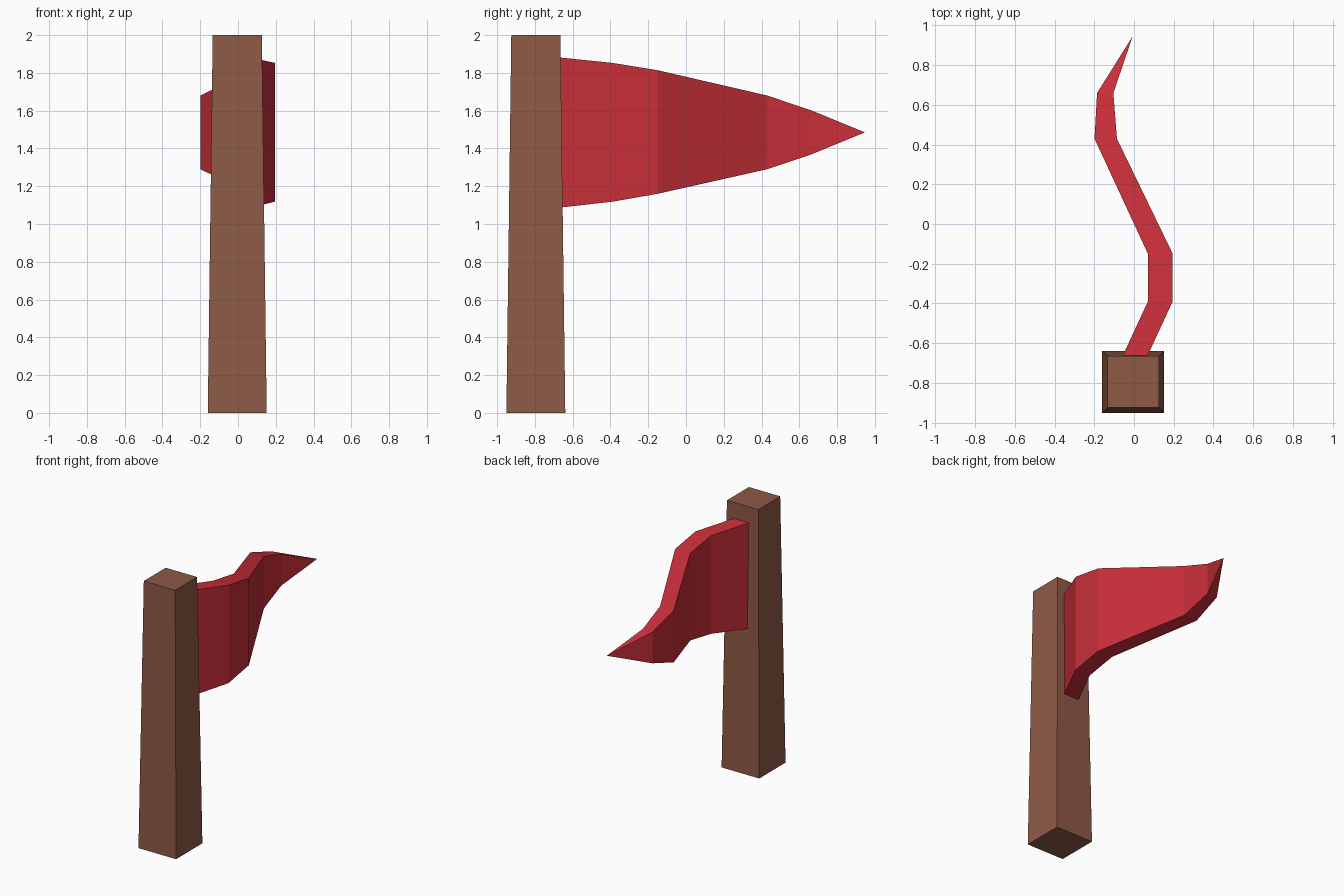
import bpy, bmesh

if "Cube" in bpy.data.objects:
    bpy.data.objects.remove(bpy.data.objects["Cube"])

def material(name, rgb):
    m = bpy.data.materials.new(name)
    m.diffuse_color = (*rgb, 1)
    m.use_nodes = True
    m.node_tree.nodes["Principled BSDF"].inputs["Base Color"].default_value = m.diffuse_color
    return m

def loft(name, rings, mat, tip=None):
    """Skin quad rings; close with a cap or with a single tip point."""
    bm = bmesh.new()
    loops = [[bm.verts.new(p) for p in r] for r in rings]
    for a, b in zip(loops, loops[1:]):
        for i in range(4):
            j = (i + 1) % 4
            bm.faces.new((a[i], a[j], b[j], b[i]))
    bm.faces.new(loops[0])
    end = loops[-1]
    if tip:
        t = bm.verts.new(tip)
        for i in range(4):
            bm.faces.new((end[i], end[(i + 1) % 4], t))
    else:
        bm.faces.new(end)
    bmesh.ops.recalc_face_normals(bm, faces=bm.faces)
    me = bpy.data.meshes.new(name)
    bm.to_mesh(me)
    bm.free()
    me.materials.append(mat)
    ob = bpy.data.objects.new(name, me)
    bpy.context.collection.objects.link(ob)
    return ob

brown = material("brown wood", (0.27, 0.103, 0.062))
red = material("red cloth", (0.58, 0.028, 0.041))

# Tapered square post
def square(h, z):
    return [(-0.004 + sx * h, -0.795 + sy * h, z)
            for sx, sy in ((-1, -1), (1, -1), (1, 1), (-1, 1))]

loft("post", [square(0.156, 0), square(0.13, 2)], brown)

# Waving pennant: y, left x, right x, bottom z, top z
stations = [
    (-0.675, -0.062, 0.063, 1.086, 1.882),
    (-0.39, 0.07, 0.195, 1.118, 1.853),
    (-0.15, 0.07, 0.195, 1.16, 1.814),
    (0.43, -0.199, -0.086, 1.29, 1.68),
    (0.66, -0.186, -0.104, 1.367, 1.603),
]
rings = [[(l, y, b), (r, y, b), (r, y, t), (l, y, t)] for y, l, r, b, t in stations]
loft("pennant", rings, red, tip=(-0.006, 0.947, 1.485))
